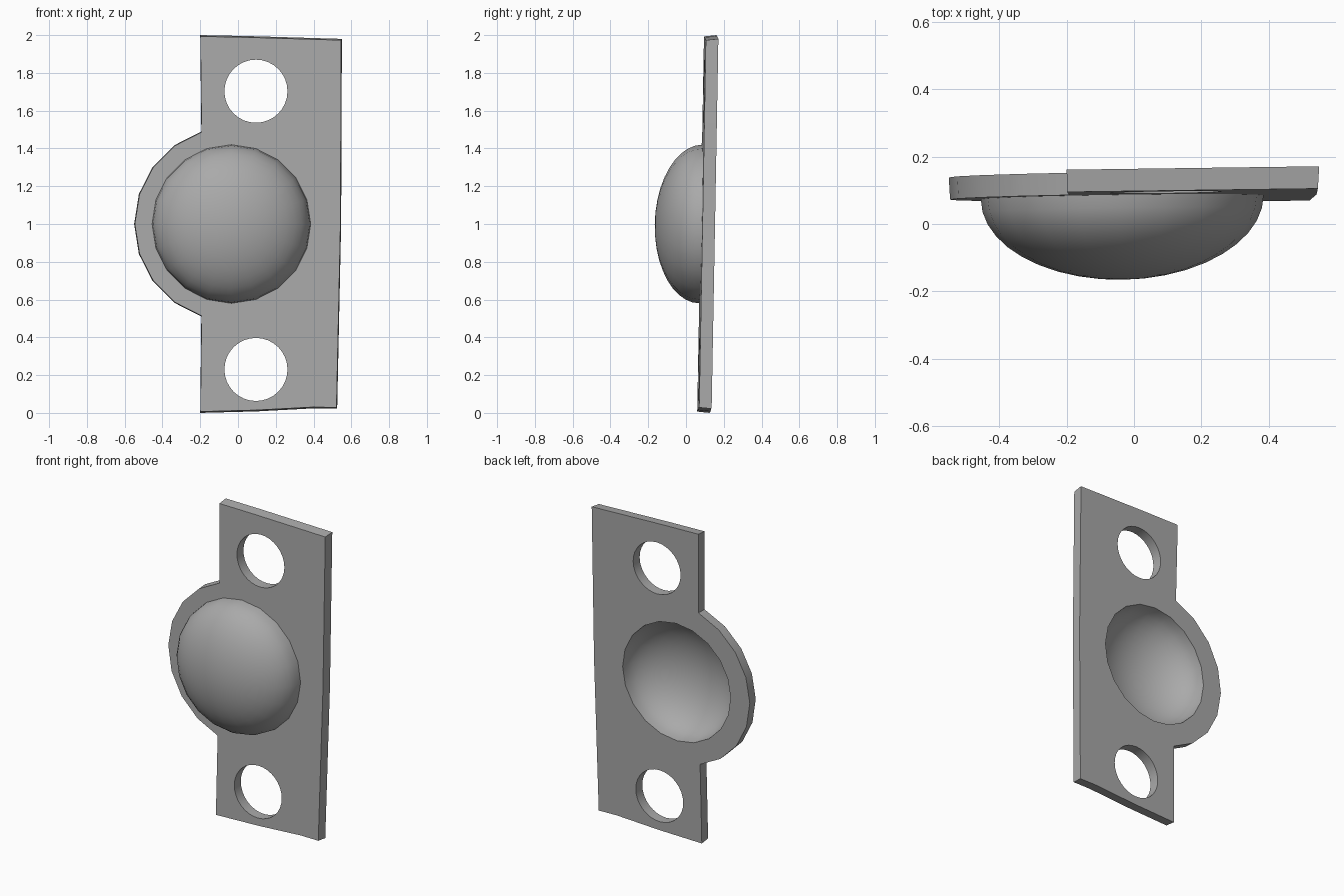
import bpy, bmesh
from math import cos, sin, pi, radians

if "Cube" in bpy.data.objects:
    bpy.data.objects.remove(bpy.data.objects["Cube"])

THICK = 0.066
CX, CZ = -0.035, 1.0          # dome centre
SIDES = 20

grey = bpy.data.materials.new("mid grey")
grey.use_nodes = True
COLOUR = (0.4, 0.4, 0.4, 1)
grey.diffuse_color = COLOUR
grey.node_tree.nodes["Principled BSDF"].inputs["Base Color"].default_value = COLOUR


def back_y(x, z):
    """The slightly leaning back plane of the plate."""
    return 0.146 + 0.018 * (z - 1) + 0.014 * x


def circle(cx, cz, r, n):
    return [(cx + r * cos(2 * pi * i / n), cz + r * sin(2 * pi * i / n)) for i in range(n)]


def ring(bm, pts, offset):
    """Closed loop of vertices and edges at a distance in front of the back plane."""
    vs = [bm.verts.new((x, back_y(x, z) - offset, z)) for x, z in pts]
    es = [bm.edges.new((vs[i], vs[(i + 1) % len(vs)])) for i in range(len(vs))]
    return vs, es


def bridge(bm, a, b):
    n = len(a)
    for i in range(n):
        j = (i + 1) % n
        bm.faces.new((a[i], a[j], b[j], b[i]))


def bowl(bm, rim, radius, base, depth, rings=10):
    """Half ellipsoid growing forward from a rim."""
    last = rim
    for k in range(1, rings):
        t = pi / 2 * k / rings
        vs, _ = ring(bm, circle(CX, CZ, radius * cos(t), SIDES), base + depth * sin(t))
        bridge(bm, last, vs)
        last = vs
    tip = bm.verts.new((CX, back_y(CX, CZ) - base - depth, CZ))
    for i in range(SIDES):
        bm.faces.new((last[i], last[(i + 1) % SIDES], tip))


# Plate outline: straight flange plus the round lobe on one side
outline = [(-0.2, 0.0), (0.1, 0.008), (0.4, 0.024), (0.525, 0.022),
           (0.546, 1.0), (0.55, 1.98), (0.05, 1.995), (-0.2, 2.0)]
outline += [(CX + 0.515 * cos(radians(a)), CZ + 0.515 * sin(radians(a)))
            for a in range(108, 253, 18)]
front_outline = [(x * 0.993, 1 + (z - 1) * 0.993) for x, z in outline]
holes = [circle(0.095, z, 0.167, 32) for z in (0.23, 1.703)]

bm = bmesh.new()
layers = []
for edge, rim_r, offset in ((outline, 0.38, 0), (front_outline, 0.42, THICK)):
    loops = [ring(bm, p, offset) for p in [edge] + holes + [circle(CX, CZ, rim_r, SIDES)]]
    bmesh.ops.triangle_fill(bm, use_beauty=True, use_dissolve=False,
                            edges=[e for _, es in loops for e in es], normal=(0, -1, 0))
    layers.append([vs for vs, _ in loops])

# Outer edge and the bolt hole walls
for a, b in zip(layers[0][:3], layers[1][:3]):
    bridge(bm, a, b)

# Hollow dome: inner and outer shells
bowl(bm, layers[0][3], 0.38, 0, 0.25)
bowl(bm, layers[1][3], 0.42, THICK, 0.245)

bmesh.ops.recalc_face_normals(bm, faces=bm.faces)
mesh = bpy.data.meshes.new("domed_plate")
bm.to_mesh(mesh)
bm.free()
mesh.materials.append(grey)
plate = bpy.data.objects.new("domed_plate", mesh)
bpy.context.scene.collection.objects.link(plate)

bpy.ops.object.select_all(action='DESELECT')
plate.select_set(True)
bpy.context.view_layer.objects.active = plate
bpy.ops.object.shade_smooth_by_angle(angle=radians(30))
